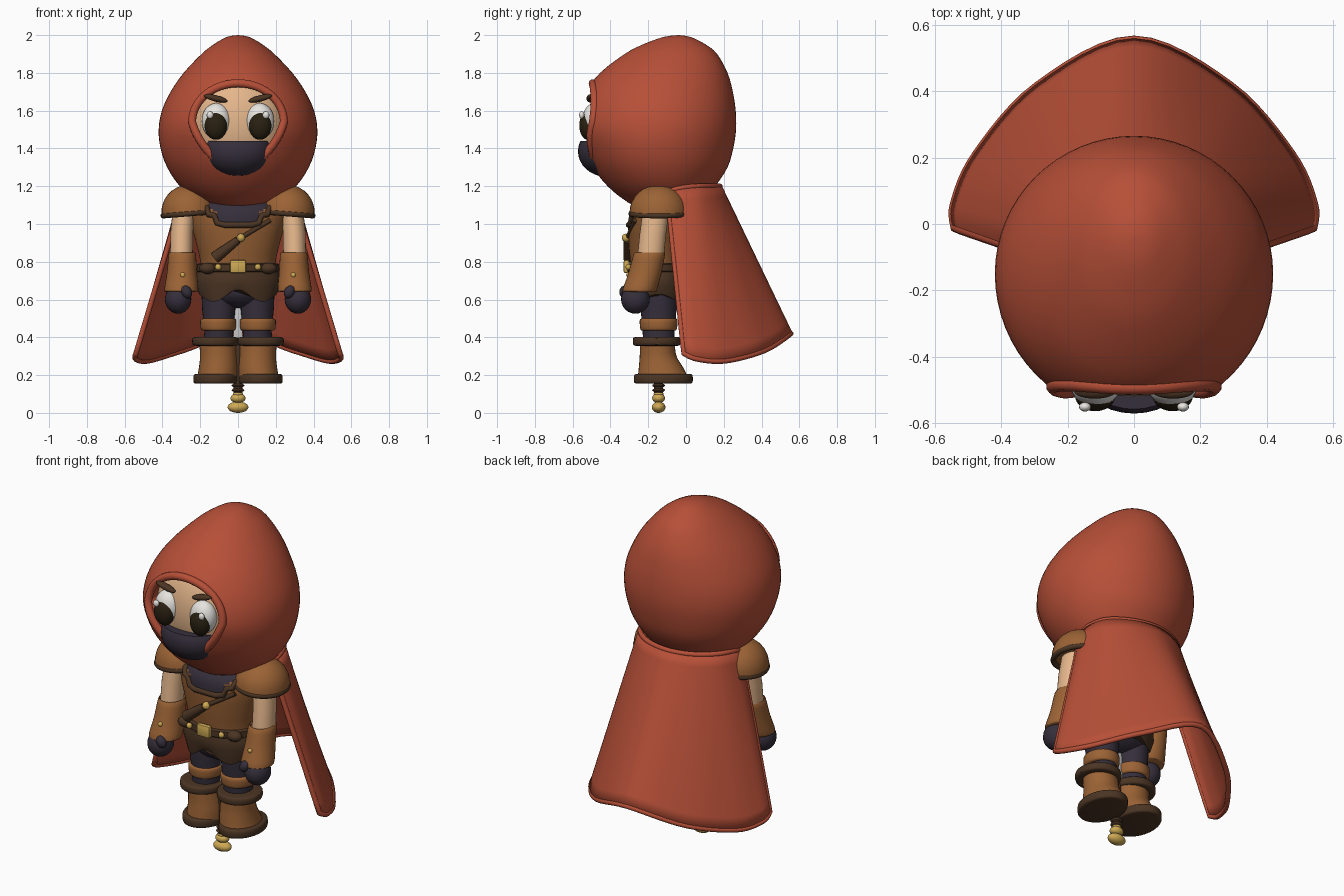
import bpy, bmesh, math
from mathutils import Vector, Matrix, Euler

if "Cube" in bpy.data.objects:
    bpy.data.objects.remove(bpy.data.objects["Cube"])


def mat(name, r, g, b):
    m = bpy.data.materials.new(name)
    m.diffuse_color = (r, g, b, 1)
    m.use_nodes = True
    m.node_tree.nodes["Principled BSDF"].inputs["Base Color"].default_value = m.diffuse_color
    return m


RED = mat("brick_red", .47, .079, .039)
TAN = mat("tan_leather", .33, .125, .036)
LEATHER = mat("brown_leather", .285, .109, .032)
DARK = mat("dark_brown", .07, .035, .017)
CLOTH = mat("dark_cloth", .036, .028, .044)
SKIN = mat("skin", .78, .47, .26)
GOLD = mat("gold", .62, .40, .09)
WHITE = mat("eye_white", .80, .78, .74)
IRIS = mat("iris_brown", .022, .015, .006)
STEEL = mat("steel", .60, .60, .60)


def finish(name, bm, *mats):
    bmesh.ops.recalc_face_normals(bm, faces=bm.faces)
    me = bpy.data.meshes.new(name)
    bm.to_mesh(me)
    bm.free()
    ob = bpy.data.objects.new(name, me)
    bpy.context.collection.objects.link(ob)
    for m in mats:
        me.materials.append(m)
    bpy.ops.object.select_all(action='DESELECT')
    ob.select_set(True)
    bpy.context.view_layer.objects.active = ob
    bpy.ops.object.shade_smooth_by_angle(angle=math.radians(40))
    return ob


def spline(pts, n):
    """Catmull-Rom through tuples of any length, n steps per span."""
    out = []
    for i in range(len(pts) - 1):
        a, b, c, d = (pts[max(i - 1, 0)], pts[i], pts[i + 1], pts[min(i + 2, len(pts) - 1)])
        for k in range(n):
            t = k / n
            out.append(tuple(.5 * (2*q + (r - p)*t + (2*p - 5*q + 4*r - s)*t*t + (3*q - p - 3*r + s)*t**3)
                             for p, q, r, s in zip(a, b, c, d)))
    return out + [tuple(pts[-1])]


def loft_bm(rows, segs=40):
    """Rows are (z, half width, centre y, front depth, back depth, centre x)."""
    bm = bmesh.new()
    rings = []
    for z, w, yc, f, b, xc in rows:
        ring = []
        for k in range(segs):
            a = 2 * math.pi * k / segs
            s = math.sin(a)
            ring.append(bm.verts.new((xc + w * math.cos(a), yc + s * (b if s > 0 else f), z)))
        rings.append(ring)
    for r0, r1 in zip(rings, rings[1:]):
        for k in range(segs):
            j = (k + 1) % segs
            bm.faces.new((r0[k], r0[j], r1[j], r1[k]))
    bm.faces.new(rings[0])
    bm.faces.new(rings[-1])
    return bm


def loft(name, rows, m, segs=40):
    return finish(name, loft_bm(rows, segs), m)


def front_y(rows, x, z):
    """Front surface of a loft at x, z."""
    for r0, r1 in zip(rows, rows[1:]):
        lo, hi = sorted((r0[0], r1[0]))
        if lo <= z <= hi and hi > lo:
            t = (z - r0[0]) / (r1[0] - r0[0])
            w, yc, f = (r0[i] + (r1[i] - r0[i]) * t for i in (1, 2, 3))
            return yc - f * math.sqrt(max(0, 1 - (x / w) ** 2))


def ball(name, c, r, m, rot=(0, 0, 0), cut=0, at=.001, segs=32):
    """Ellipsoid; cut=1 keeps the part above the cut, cut=-1 the part below."""
    bm = bmesh.new()
    bmesh.ops.create_uvsphere(bm, u_segments=segs, v_segments=segs // 2, radius=1)
    if cut:
        g = bm.verts[:] + bm.edges[:] + bm.faces[:]
        bmesh.ops.bisect_plane(bm, geom=g, plane_co=(0, 0, at), plane_no=(0, 0, cut), clear_inner=True)
        bmesh.ops.holes_fill(bm, edges=[e for e in bm.edges if e.is_boundary])
    bm.transform(Matrix.Translation(c) @ Euler(rot).to_matrix().to_4x4() @ Matrix.Diagonal((*r, 1)))
    return finish(name, bm, m)


def cone(name, p0, p1, r0, r1, m, segs=20):
    p0, p1 = Vector(p0), Vector(p1)
    bm = bmesh.new()
    bmesh.ops.create_cone(bm, cap_ends=True, segments=segs, radius1=r0, radius2=r1, depth=(p1 - p0).length)
    bm.transform(Matrix.Translation((p0 + p1) / 2) @ (p1 - p0).to_track_quat('Z', 'Y').to_matrix().to_4x4())
    return finish(name, bm, m)


def box(name, c, size, m, bevel=.01):
    bm = bmesh.new()
    bmesh.ops.create_cube(bm, size=1, matrix=Matrix.Translation(c) @ Matrix.Diagonal((*size, 1)))
    bmesh.ops.bevel(bm, geom=bm.edges[:], offset=bevel, segments=2, affect='EDGES', profile=.5)
    return finish(name, bm, m)


def tube(name, pts, r, m, closed=False):
    cu = bpy.data.curves.new(name, 'CURVE')
    cu.dimensions, cu.bevel_depth, cu.bevel_resolution = '3D', r, 3
    cu.use_fill_caps = True
    sp = cu.splines.new('POLY')
    sp.points.add(len(pts) - 1)
    for p, co in zip(sp.points, pts):
        p.co = (*co, 1)
    sp.use_cyclic_u = closed
    ob = bpy.data.objects.new(name, cu)
    bpy.context.collection.objects.link(ob)
    cu.materials.append(m)
    bpy.ops.object.select_all(action='DESELECT')
    ob.select_set(True)
    bpy.context.view_layer.objects.active = ob
    bpy.ops.object.convert(target='MESH')
    bpy.ops.object.shade_smooth_by_angle(angle=math.radians(50))


# Hood: egg with a face opening and rolled rim
hood_rows = spline([(2.0, .002, -.04, .002, .002, 0), (1.99, .06, -.045, .075, .07, 0), (1.95, .13, -.06, .17, .165, 0),
                    (1.9, .193, -.08, .245, .245, 0), (1.8, .288, -.12, .335, .34, 0), (1.7, .357, -.145, .385, .393, 0),
                    (1.6, .403, -.15, .42, .413, 0), (1.5, .42, -.15, .43, .415, 0), (1.4, .41, -.15, .395, .40, 0),
                    (1.3, .375, -.14, .355, .36, 0), (1.2, .308, -.12, .295, .275, 0), (1.13, .22, -.10, .23, .19, 0),
                    (1.09, .13, -.09, .16, .12, 0), (1.075, .002, -.08, .002, .002, 0)], 3)
hood = loft("hood", hood_rows, RED, 64)
opening = []
for k in range(48):
    a = 2 * math.pi * k / 48
    c = math.cos(a)
    opening.append((.243 * math.sin(a) * (1 - .25 * max(0, -c)), 1.54 + c * (.205 if c > 0 else .245)))
bm = bmesh.new()
ends = [[bm.verts.new((x, y, z)) for x, z in opening] for y in (-.8, -.36)]
for k in range(48):
    j = (k + 1) % 48
    bm.faces.new((ends[0][k], ends[0][j], ends[1][j], ends[1][k]))
for e in ends:
    bm.faces.new(e)
cutter = finish("face_opening_cutter", bm, RED)
cutter.hide_render = True
cutter.hide_set(True)
mod = hood.modifiers.new("opening", 'BOOLEAN')
mod.object, mod.operation, mod.solver = cutter, 'DIFFERENCE', 'EXACT'
tube("hood_rim", [(x, front_y(hood_rows, x, z) + .008 + .12 * max(0, 1.42 - z), z) for x, z in opening],
     .022, RED, True)

# Face, mask, eyes and brows
ball("face", (0, -.36, 1.53), (.25, .16, .27), SKIN)
ball("mask", (0, -.42, 1.385), (.182, .152, .135), CLOTH, cut=-1, at=.4)
for s in (-1, 1):
    ball("eye", (s * .115, -.485, 1.545), (.077, .065, .095), WHITE)
    ball("iris", (s * .117, -.520, 1.522), (.060, .045, .076), IRIS)
    ball("eye_glint", (s * .148, -.552, 1.577), (.018, .014, .020), WHITE, segs=16)
    ball("brow", (s * .118, -.505, 1.665), (.064, .022, .017), DARK, (0, -s * .24, 0))

# Torso with dark shirt showing in the neckline
torso_rows = spline([(.70, .20, -.145, .14, .13, 0), (.80, .20, -.145, .15, .13, 0), (.90, .222, -.145, .158, .135, 0),
                     (1.0, .248, -.145, .16, .14, 0), (1.08, .25, -.145, .145, .14, 0), (1.15, .17, -.13, .09, .12, 0)], 5)
bm = loft_bm(torso_rows, 56)
for f in bm.faces:
    p = f.calc_center_median()
    if p.y < -.15 and p.z > 1.0 and abs(p.x) < .12 + max(0, p.z - 1.06) * .8:
        f.material_index = 1
finish("torso", bm, LEATHER, CLOTH)
neck = [(.215, 1.115), (.165, 1.085), (.155, 1.05), (.125, 1.045), (.11, 1.005), (.07, .995)]
neck = [(-x, z) for x, z in neck] + neck[::-1]
tube("neckline_trim", [(x, front_y(torso_rows, x, z) - .004, z) for x, z in neck], .016, DARK)

# Chest strap and sheath
cone("sheath", (-.125, -.30, .82), (.0, -.312, .915), .032, .02, DARK)
ball("sheath_knob", (.015, -.318, .927), (.022, .022, .022), GOLD, segs=16)
cone("chest_strap", (.02, -.308, .93), (.17, -.27, 1.02), .012, .012, DARK)

# Belt, buckle, pouches, skirt and hips
loft("belt", [(.745, .212, -.145, .163, .145, 0), (.75, .218, -.145, .168, .15, 0),
              (.785, .218, -.145, .168, .15, 0), (.79, .21, -.145, .16, .143, 0)], DARK)
box("buckle", (0, -.315, .775), (.085, .03, .07), GOLD)
for s in (-1, 1):
    ball("belt_stud", (s * .105, -.305, .772), (.017, .015, .017), GOLD, segs=16)
    ball("belt_pouch", (s * .16, -.262, .765), (.045, .035, .03), DARK, segs=20)
bm = loft_bm([(.62, .205, -.145, .15, .14, 0), (.68, .228, -.145, .165, .15, 0),
              (.72, .225, -.145, .165, .15, 0), (.765, .205, -.145, .155, .14, 0)], 56)
for v in bm.verts:
    if v.co.z < .63:
        v.co.z += .032 * math.cos(v.co.x / .13 * math.pi)
finish("skirt", bm, DARK)
ball("hips", (0, -.145, .65), (.17, .135, .095), CLOTH)

# Arms, pauldrons, gauntlets and hands
for s in (-1, 1):
    ball("pauldron", (s * .26, -.145, 1.06), (.146, .154, .148), TAN, (0, s * .08, 0), cut=1)
    tilt = Euler((0, s * .08, 0)).to_matrix()
    tube("pauldron_trim", [Vector((s * .26, -.145, 1.055)) + tilt @ Vector((.136 * math.cos(a), .145 * math.sin(a), 0))
                           for a in (2 * math.pi * k / 32 for k in range(32))], .015, DARK, True)
    loft("upper_arm", [(1.10, .058, -.155, .07, .07, s * .285), (.95, .06, -.175, .07, .07, s * .298),
                       (.80, .06, -.19, .07, .07, s * .30)], SKIN, 28)
    loft("gauntlet", spline([(.835, .06, -.19, .075, .07, s * .295), (.845, .071, -.19, .085, .08, s * .295),
                             (.74, .08, -.215, .09, .085, s * .297), (.655, .09, -.243, .092, .09, s * .30),
                             (.64, .084, -.245, .086, .084, s * .30)], 3), TAN, 32)
    ball("gauntlet_stud", (s * .293, -.305, .73), (.014, .012, .014), GOLD, segs=12)
    ball("hand", (s * .317, -.268, .602), (.070, .076, .077), CLOTH, segs=24)
    ball("thumb", (s * .272, -.325, .64), (.028, .028, .036), CLOTH, (0, s * .5, 0), segs=16)

    # Legs and boots
    loft("leg", [(.68, .09, -.145, .10, .095, s * .105), (.55, .088, -.145, .095, .095, s * .102),
                 (.43, .076, -.145, .085, .085, s * .102), (.36, .08, -.145, .08, .08, s * .105)], CLOTH, 28)
    loft("knee_strap", spline([(.435, .08, -.145, .088, .088, s * .105), (.445, .092, -.145, .097, .097, s * .105),
                               (.49, .095, -.145, .10, .10, s * .105), (.50, .082, -.145, .09, .09, s * .105)], 3), TAN, 32)
    loft("boot_cuff", spline([(.355, .10, -.155, .11, .11, s * .12), (.362, .12, -.155, .125, .125, s * .12),
                              (.395, .12, -.155, .125, .125, s * .12), (.402, .10, -.155, .11, .11, s * .12)], 3), DARK, 32)
    loft("boot", spline([(.19, .108, -.125, .13, .135, s * .108), (.24, .103, -.135, .115, .12, s * .104),
                         (.30, .097, -.145, .10, .095, s * .104), (.37, .097, -.15, .095, .09, s * .108)], 4), TAN, 32)
    loft("sole", spline([(.155, .106, -.12, .143, .143, s * .118), (.163, .117, -.12, .155, .155, s * .118),
                         (.197, .117, -.12, .155, .155, s * .118), (.207, .106, -.12, .143, .143, s * .118)], 3), DARK, 36)

# Sword hanging hilt down behind the legs
box("blade", (0, -.13, .48), (.05, .014, .24), STEEL, .004)
cone("grip", (0, -.145, .08), (0, -.145, .37), .024, .024, DARK)
for z in (.12, .145):
    ball("grip_ring", (0, -.145, z), (.034, .034, .012), DARK, segs=16)
ball("pommel", (0, -.145, .03), (.055, .036, .03), GOLD)
ball("pommel_collar", (0, -.145, .078), (.04, .034, .026), GOLD)
ball("pommel_cap", (0, -.145, .10), (.026, .026, .015), GOLD)

# Cape: ruled sheet from collar to flared hem, with a rolled border
half_top = [(.285, -.10, 1.17), (.29, -.03, 1.19), (.25, .07, 1.20), (.14, .15, 1.20), (0, .18, 1.20)]
half_hem = [(.54, -.012, .315), (.542, .06, .285), (.475, .21, .275), (.29, .417, .33), (0, .555, .42)]
top, hem = (spline(h + [(-x, y, z) for x, y, z in h[-2::-1]], 6) for h in (half_top, half_hem))
rows = [[Vector(a).lerp(Vector(b), k / 14) for a, b in zip(top, hem)] for k in range(15)]
bm = bmesh.new()
grid = [[bm.verts.new(p) for p in r] for r in rows]
for r0, r1 in zip(grid, grid[1:]):
    for k in range(len(r0) - 1):
        bm.faces.new((r0[k], r0[k + 1], r1[k + 1], r1[k]))
cape = finish("cape", bm, RED)
sol = cape.modifiers.new("thickness", 'SOLIDIFY')
sol.thickness, sol.offset = .02, 0
border = rows[0] + [r[-1] for r in rows[1:]] + rows[-1][-2::-1] + [r[0] for r in rows[-2:0:-1]]
tube("cape_border", border, .014, RED, True)
